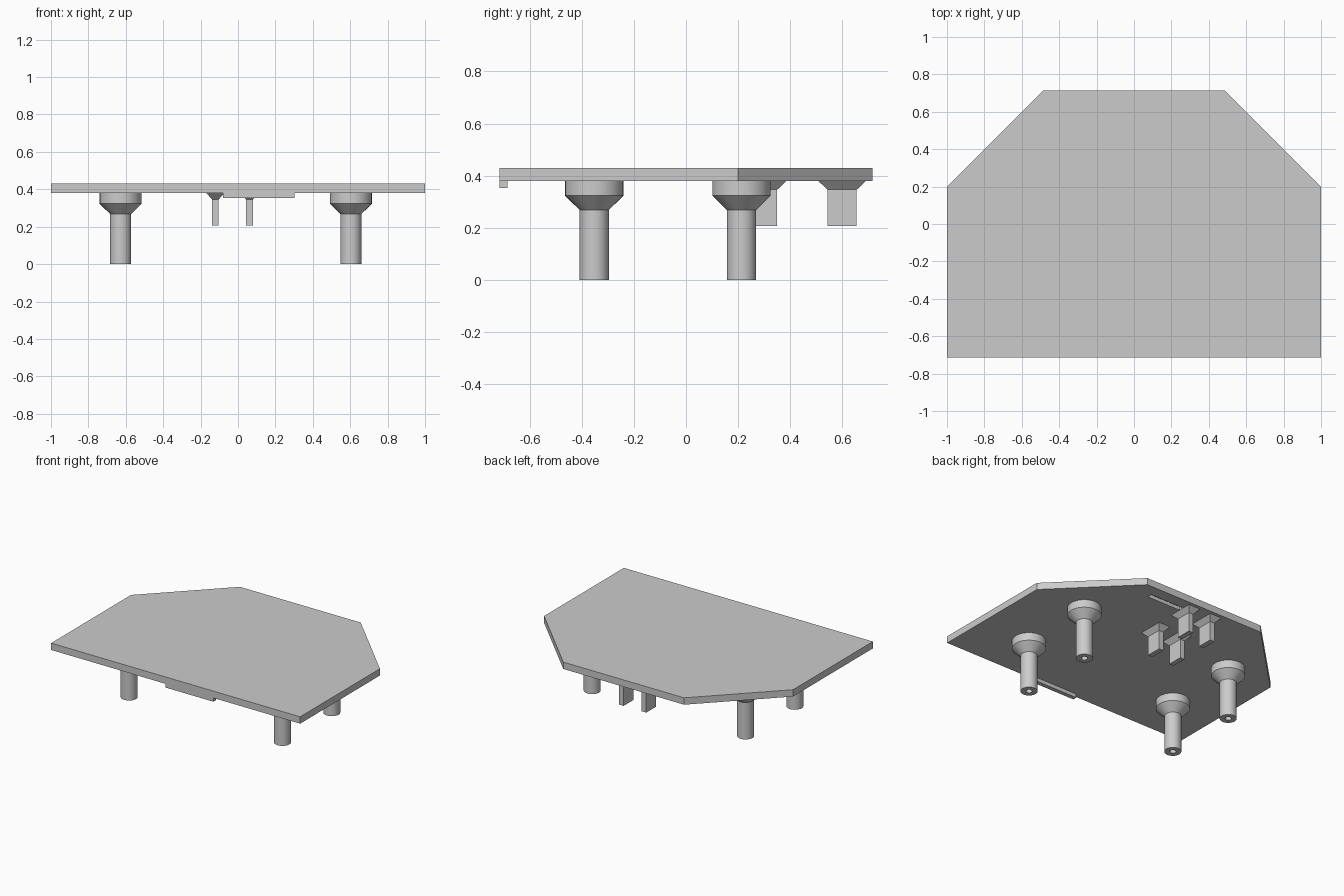
import bpy, bmesh
from math import cos, sin, tau

cube = bpy.data.objects.get("Cube")
if cube:
    bpy.data.objects.remove(cube, do_unlink=True)

grey = bpy.data.materials.new("plain grey")
grey.use_nodes = True
grey.diffuse_color = (0.6, 0.6, 0.6, 1)
grey.node_tree.nodes["Principled BSDF"].inputs["Base Color"].default_value = (0.6, 0.6, 0.6, 1)

TOP, UNDER = 0.43, 0.38


def finish(name, bm):
    bmesh.ops.recalc_face_normals(bm, faces=bm.faces)
    mesh = bpy.data.meshes.new(name)
    bm.to_mesh(mesh)
    bm.free()
    mesh.materials.append(grey)
    obj = bpy.data.objects.new(name, mesh)
    bpy.context.collection.objects.link(obj)
    return obj


def loft(name, rings, closed=False):
    """Skin a stack of equal rings; cap the ends, or join last ring to first."""
    bm = bmesh.new()
    loops = [[bm.verts.new(p) for p in ring] for ring in rings]
    pairs = list(zip(loops, loops[1:]))
    n = len(loops[0])
    for a, b in pairs:
        for i in range(n):
            j = (i + 1) % n
            bm.faces.new((a[i], a[j], b[j], b[i]))
    bm.faces.new(loops[0])
    bm.faces.new(loops[-1])
    return finish(name, bm)


def rect(x, y, hx, hy, z):
    return [(x + sx * hx, y + sy * hy, z)
            for sx, sy in ((-1, -1), (1, -1), (1, 1), (-1, 1))]


def box(name, x0, x1, y0, y1, z0, z1):
    x, y, hx, hy = (x0 + x1) / 2, (y0 + y1) / 2, (x1 - x0) / 2, (y1 - y0) / 2
    return loft(name, [rect(x, y, hx, hy, z) for z in (z0, z1)])


def activate(obj):
    bpy.ops.object.select_all(action='DESELECT')
    obj.select_set(True)
    bpy.context.view_layer.objects.active = obj


# Top plate with two clipped back corners
half = [(1, -0.715), (1, 0.2), (0.485, 0.715)]
outline = half + [(-x, y) for x, y in reversed(half)]
plate = loft("top_plate", [[(x, y, z) for x, y in outline] for z in (UNDER, TOP)])

# Shallow slot in the underside near the back
cutter = box("slot_cutter", 0.11, 0.38, 0.595, 0.63, UNDER - 0.02, UNDER + 0.025)
cutter.hide_render = True
activate(plate)
cut = plate.modifiers.new("slot", 'BOOLEAN')
cut.operation = 'DIFFERENCE'
cut.object = cutter
bpy.ops.object.modifier_apply(modifier=cut.name)
bpy.data.objects.remove(cutter, do_unlink=True)

# Lip under the front edge
box("front_lip", -0.08, 0.303, -0.715, -0.685, 0.353, UNDER)

# Round posts: collar, cone, shaft and a screw hole in the foot
profile = [(0.112, UNDER), (0.112, 0.323), (0.056, 0.268), (0.056, 0), (0.021, 0), (0.021, 0.2)]
SIDES = 32
for side, x in (("right", -0.628), ("left", 0.604)):
    for end, y in (("front", -0.352), ("back", 0.213)):
        rings = [[(x + r * cos(tau * i / SIDES), y + r * sin(tau * i / SIDES), z)
                  for i in range(SIDES)] for r, z in profile]
        post = loft(f"{end}_{side}_post", rings)
        activate(post)
        bpy.ops.object.shade_smooth_by_angle()

# Flat tabs with flared roots
for side, x in (("right", -0.121), ("left", 0.061)):
    for end, y in (("front", 0.294), ("back", 0.599)):
        loft(f"{end}_{side}_tab", [rect(x, y, 0.018, 0.056, 0.207),
                                   rect(x, y, 0.018, 0.056, 0.346),
                                   rect(x, y, 0.048, 0.092, UNDER)])
